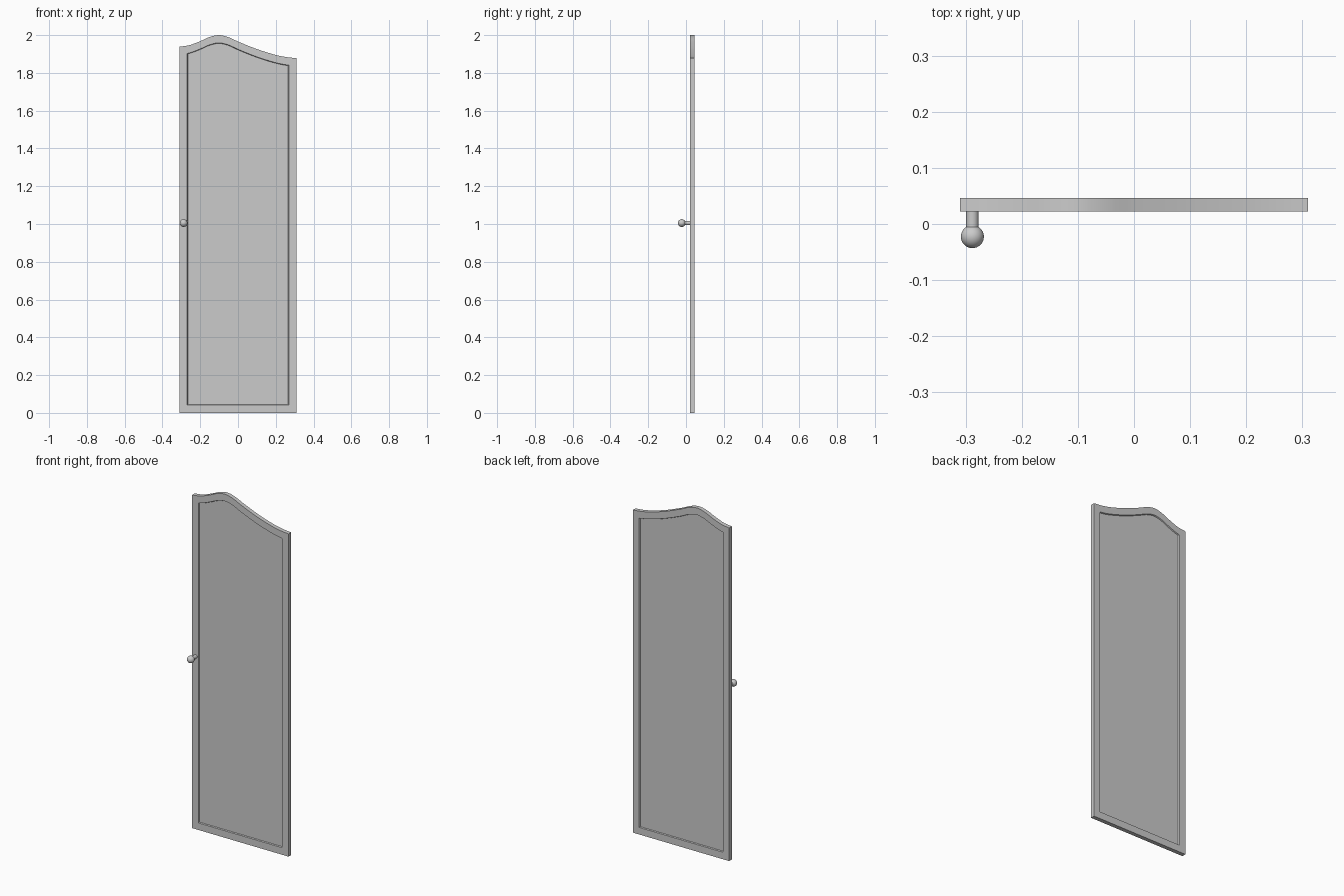
import bpy, bmesh, math

if "Cube" in bpy.data.objects:
    bpy.data.objects.remove(bpy.data.objects["Cube"])

FRONT, BACK = 0.022, 0.046   # door thickness in y
HALF_W = 0.31
FRAME_W = 0.041
STEP, DEPTH = 0.003, 0.006   # recess slope width and depth

# Arched top edge as (x, z) guide points
TOP = [(-0.31, 1.939), (-0.26, 1.946), (-0.2, 1.968), (-0.15, 1.99), (-0.1, 2.0),
       (-0.05, 1.989), (0.0, 1.966), (0.1, 1.926), (0.2, 1.895), (0.26, 1.883), (0.31, 1.878)]


def slope(i):
    a, b = TOP[max(i - 1, 0)], TOP[min(i + 1, len(TOP) - 1)]
    return (b[1] - a[1]) / (b[0] - a[0])


def top_z(x):
    """Smooth Hermite interpolation of the top edge."""
    i = 0
    while i < len(TOP) - 2 and x > TOP[i + 1][0]:
        i += 1
    (x0, z0), (x1, z1) = TOP[i], TOP[i + 1]
    h = x1 - x0
    t = (x - x0) / h
    return ((2*t**3 - 3*t**2 + 1) * z0 + (t**3 - 2*t**2 + t) * h * slope(i)
            + (3*t**2 - 2*t**3) * z1 + (t**3 - t**2) * h * slope(i + 1))


def ring(bm, inset, y, n=40):
    """Closed door outline, moved inwards by inset."""
    w = HALF_W - inset
    pts = [(-w, inset), (w, inset)]
    for k in range(n + 1):
        x = w - 2 * w * k / n
        pts.append((x, top_z(x) - inset))
    return [bm.verts.new((x, y, z)) for x, z in pts]


def bridge(bm, a, b):
    for i in range(len(a)):
        j = (i + 1) % len(a)
        bm.faces.new((a[i], a[j], b[j], b[i]))


def finish(bm, name):
    bmesh.ops.recalc_face_normals(bm, faces=bm.faces)
    me = bpy.data.meshes.new(name)
    bm.to_mesh(me)
    bm.free()
    ob = bpy.data.objects.new(name, me)
    bpy.context.collection.objects.link(ob)
    bpy.ops.object.select_all(action='DESELECT')
    ob.select_set(True)
    bpy.context.view_layer.objects.active = ob
    bpy.ops.object.shade_smooth_by_angle(angle=math.radians(30))
    return ob


# Door: frame with a recessed panel on both faces
bm = bmesh.new()
levels = [(FRAME_W + STEP, FRONT + DEPTH), (FRAME_W, FRONT), (0, FRONT),
          (0, BACK), (FRAME_W, BACK), (FRAME_W + STEP, BACK - DEPTH)]
rings = [ring(bm, d, y) for d, y in levels]
for a, b in zip(rings, rings[1:]):
    bridge(bm, a, b)
bm.faces.new(rings[0])
bm.faces.new(rings[-1])
finish(bm, "door_panel")

# Knob: round stem and ball
KX, KZ = -0.288, 1.005
bpy.ops.mesh.primitive_cylinder_add(vertices=32, radius=0.011, depth=0.038,
                                    location=(KX, 0.006, KZ), rotation=(math.pi / 2, 0, 0))
bpy.context.object.name = "knob_stem"
bpy.ops.object.shade_smooth_by_angle(angle=math.radians(30))
bpy.ops.mesh.primitive_uv_sphere_add(segments=32, ring_count=16, radius=0.0205,
                                     location=(KX, -0.0225, KZ), rotation=(math.pi / 2, 0, 0))
bpy.context.object.name = "knob_ball"
bpy.ops.object.shade_smooth_by_angle(angle=math.radians(30))
